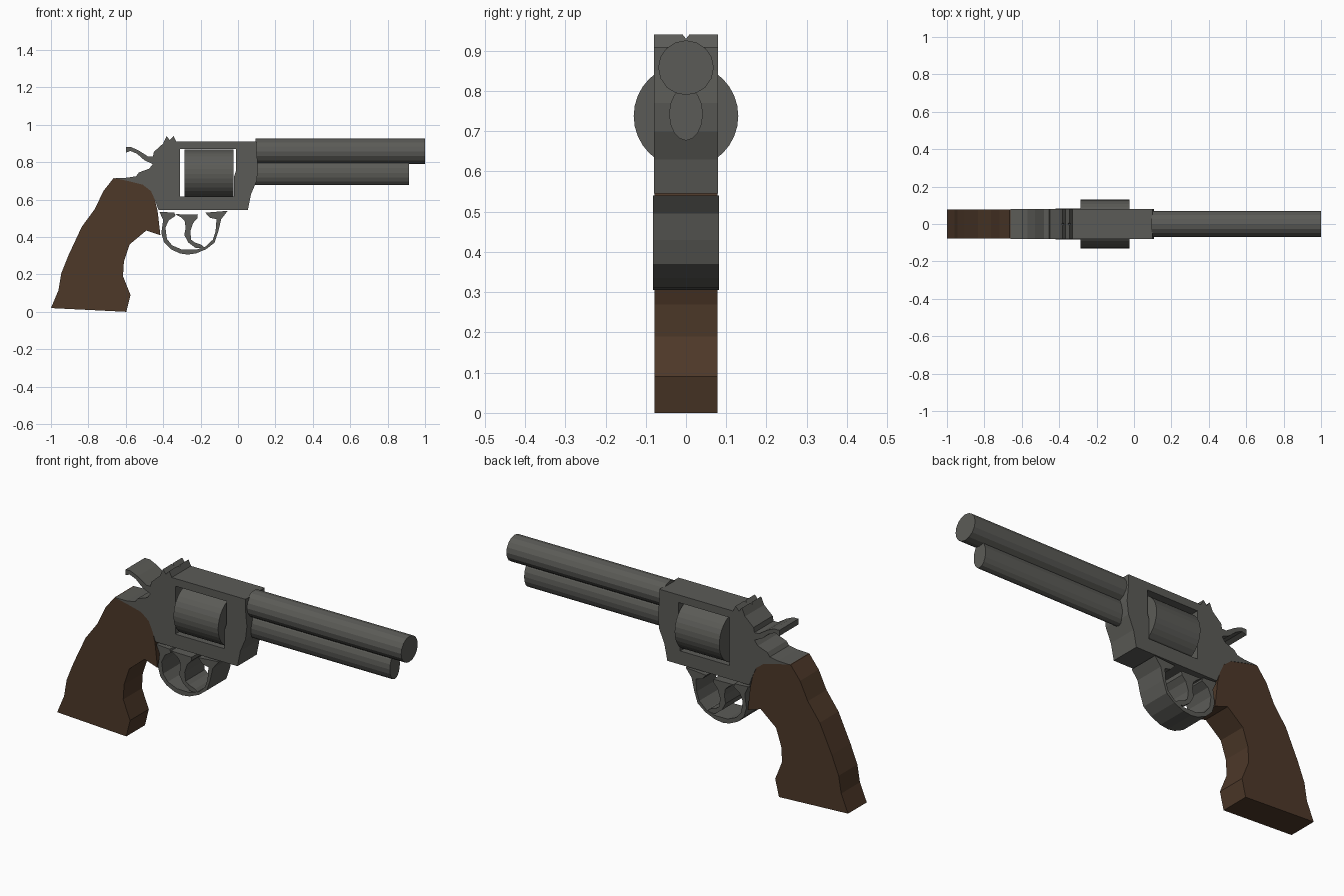
import bpy, bmesh, math
from mathutils import Matrix

if "Cube" in bpy.data.objects:
    bpy.data.objects.remove(bpy.data.objects["Cube"])


def material(name, rgb):
    m = bpy.data.materials.new(name)
    m.diffuse_color = (*rgb, 1)
    m.use_nodes = True
    m.node_tree.nodes["Principled BSDF"].inputs["Base Color"].default_value = m.diffuse_color
    return m


STEEL = material("gunmetal grey", (0.105, 0.105, 0.095))
WOOD = material("dark walnut brown", (0.075, 0.040, 0.022))


def plate(name, loops, half, mat):
    """Side profile(s) in x,z, later loops being holes, extruded to y = +-half."""
    cu = bpy.data.curves.new(name + "_outline", 'CURVE')
    cu.dimensions, cu.fill_mode, cu.extrude = '2D', 'BOTH', half
    for pts in loops:
        s = cu.splines.new('POLY')
        s.points.add(len(pts) - 1)
        for p, (x, z) in zip(s.points, pts):
            p.co = (x, z, 0, 1)
        s.use_cyclic_u, s.use_smooth = True, False
    tmp = bpy.data.objects.new(name + "_outline", cu)
    me = bpy.data.meshes.new_from_object(tmp)
    bpy.data.objects.remove(tmp)
    bpy.data.curves.remove(cu)
    bm = bmesh.new()
    bm.from_mesh(me)
    bmesh.ops.remove_doubles(bm, verts=bm.verts, dist=1e-5)
    bmesh.ops.rotate(bm, verts=bm.verts, matrix=Matrix.Rotation(math.pi / 2, 3, 'X'))
    bmesh.ops.recalc_face_normals(bm, faces=bm.faces)
    for f in bm.faces:
        f.smooth = False
    bm.to_mesh(me)
    bm.free()
    return add(name, me, mat)


def rod(name, x0, x1, z, ry, rz, sides, mat):
    """Elliptical rod along x."""
    bm = bmesh.new()
    bmesh.ops.create_cone(bm, cap_ends=True, segments=sides, radius1=1, radius2=1, depth=x1 - x0)
    bmesh.ops.rotate(bm, verts=bm.verts, matrix=Matrix.Rotation(math.pi / 2, 3, 'Y'))
    for v in bm.verts:
        v.co = (v.co.x + (x0 + x1) / 2, v.co.y * ry, v.co.z * rz + z)
    me = bpy.data.meshes.new(name)
    bm.to_mesh(me)
    bm.free()
    return add(name, me, mat)


def add(name, me, mat):
    me.name = name
    me.materials.clear()
    me.materials.append(mat)
    ob = bpy.data.objects.new(name, me)
    bpy.context.collection.objects.link(ob)
    return ob


# frame with rear sight, hammer and cylinder window
frame = plate("frame", [[
    (.10, .91), (-.33, .91), (-.345, .94), (-.365, .918), (-.382, .94), (-.40, .90),
    (-.45, .855), (-.455, .83), (-.48, .83), (-.53, .862), (-.57, .88), (-.60, .88),
    (-.60, .85), (-.575, .86), (-.54, .845), (-.50, .81), (-.455, .79), (-.475, .765),
    (-.53, .745), (-.545, .725), (-.59, .717), (-.66, .715), (-.59, .70), (-.51, .68),
    (-.465, .645), (-.445, .60), (-.425, .545), (.053, .545), (.07, .63), (.10, .70),
    (.108, .77), (.10, .85)],
    [(-.31, .617), (-.022, .617), (-.022, .72), (-.012, .75), (-.012, .87), (-.31, .87)]],
    .08, STEEL)

# V notch cut along the rear sight
notch = plate("sight_notch_cutter", [[(-.012, .945), (.012, .945), (0, .93)]], .1, STEEL)
notch.rotation_euler.z = math.pi / 2
notch.location.x = -.36
notch.hide_render = True
notch.hide_viewport = True
cut = frame.modifiers.new("notch", 'BOOLEAN')
cut.operation, cut.object, cut.solver = 'DIFFERENCE', notch, 'EXACT'

# barrel, ejector housing, cylinder
rod("barrel", .093, 1.0, .858, .069, .068, 16, STEEL)
rod("ejector_housing", .05, .915, .743, .042, .066, 16, STEEL)
rod("cylinder", -.285, -.025, .738, .13, .13, 32, STEEL)

# trigger guard
plate("trigger_guard", [[
    (-.42, .535), (-.40, .49), (-.41, .42), (-.395, .37), (-.36, .335), (-.31, .312),
    (-.27, .306), (-.225, .312), (-.17, .335), (-.125, .37), (-.105, .43), (-.09, .495),
    (-.055, .54), (-.175, .53), (-.15, .503), (-.115, .495), (-.12, .43), (-.135, .385),
    (-.175, .348), (-.225, .332), (-.30, .333), (-.352, .355), (-.38, .39), (-.388, .45),
    (-.37, .49), (-.335, .512), (-.34, .53)]], .082, STEEL)

# trigger
plate("trigger", [[
    (-.335, .522), (-.215, .52), (-.217, .50), (-.24, .475), (-.255, .43), (-.25, .385),
    (-.23, .37), (-.195, .358), (-.175, .34), (-.225, .34), (-.265, .37), (-.287, .41),
    (-.28, .45), (-.285, .485), (-.305, .505)]], .08, STEEL)

# grip
plate("grip", [[
    (-.665, .715), (-.59, .702), (-.51, .685), (-.465, .648), (-.445, .60), (-.43, .54),
    (-.415, .41), (-.49, .435), (-.58, .36), (-.61, .27), (-.615, .19), (-.575, .09),
    (-.597, 0), (-1.0, .02), (-.96, .115), (-.945, .205), (-.905, .305), (-.835, .455),
    (-.765, .55), (-.72, .645)]], .078, WOOD)
